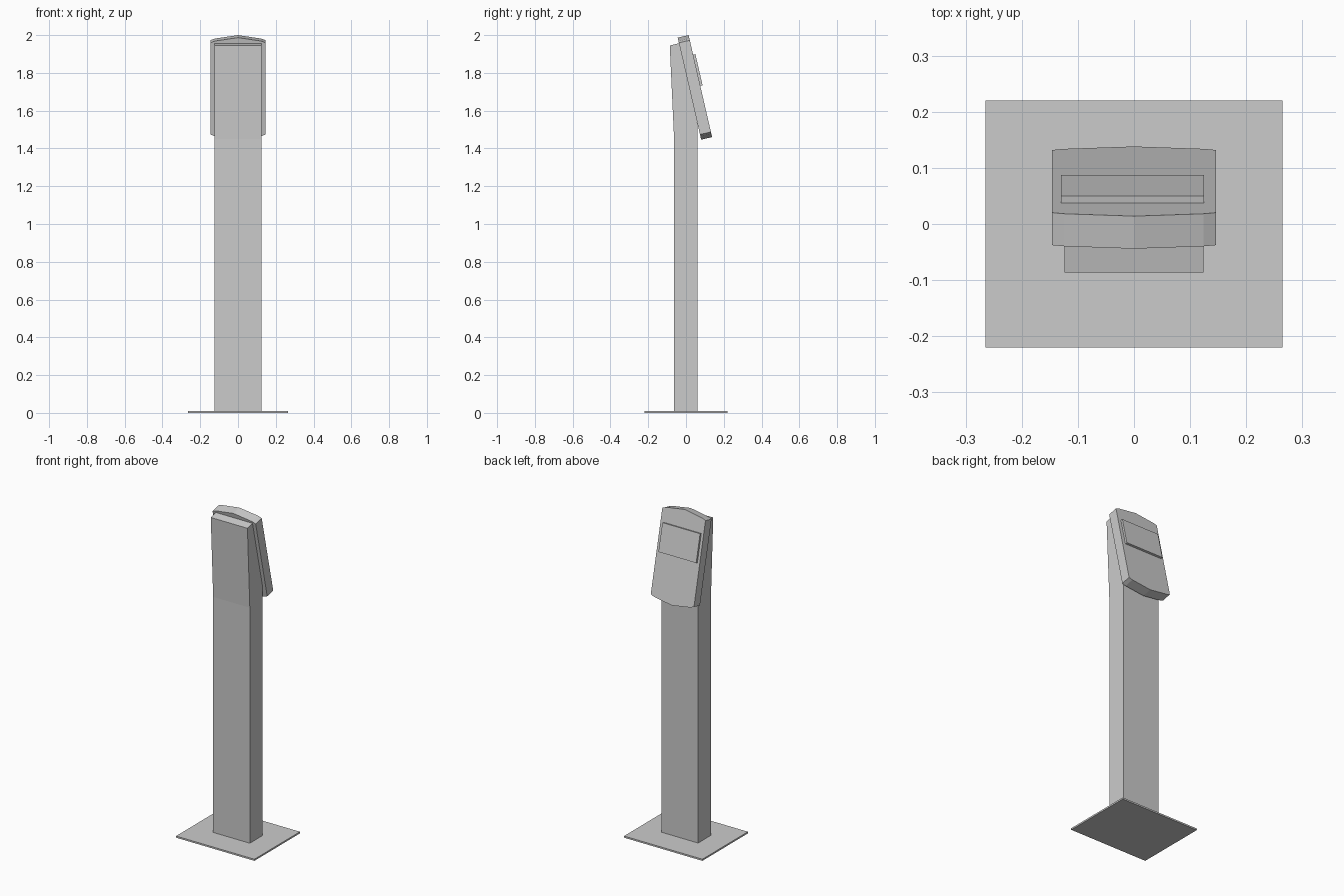
import bpy, math
from mathutils import Vector

if "Cube" in bpy.data.objects:
    bpy.data.objects.remove(bpy.data.objects["Cube"])

TILT = math.atan(0.23)
UP = Vector((0, -math.sin(TILT), math.cos(TILT)))   # along the tilted head
OUT = Vector((0, math.cos(TILT), math.sin(TILT)))   # head thickness direction
TOP = Vector((0, -0.044, 1.9866))                   # head front, top centre


def prism(name, points, offset):
    """Extrude a closed outline of 3D points along an offset vector."""
    n = len(points)
    verts = [Vector(p) for p in points]
    verts += [p + Vector(offset) for p in verts]
    faces = [list(range(n))[::-1], list(range(n, 2 * n))]
    faces += [[i, (i + 1) % n, n + (i + 1) % n, n + i] for i in range(n)]
    mesh = bpy.data.meshes.new(name)
    mesh.from_pydata(verts, [], faces)
    obj = bpy.data.objects.new(name, mesh)
    bpy.context.collection.objects.link(obj)
    bpy.context.view_layer.objects.active = obj
    obj.select_set(True)
    bpy.ops.object.mode_set(mode='EDIT')
    bpy.ops.mesh.select_all(action='SELECT')
    bpy.ops.mesh.normals_make_consistent(inside=False)
    bpy.ops.object.mode_set(mode='OBJECT')
    obj.select_set(False)
    return obj


def on_head(x, v, depth=0.0):
    """Point on the head: v runs down from the top, depth goes through it."""
    return TOP + Vector((x, 0, 0)) - UP * v + OUT * depth


# Floor plate
prism("base_plate", [(-0.265, -0.22, 0), (0.265, -0.22, 0),
                     (0.265, 0.22, 0), (-0.265, 0.22, 0)], (0, 0, 0.01))

# Column, with a flared top that meets the tilted head
side = [(-0.063, 0.01), (0.06, 0.01), (0.06, 1.534), (-0.036, 1.957),
        (-0.086, 1.945), (-0.063, 1.45)]
prism("column", [(-0.124, y, z) for y, z in side], (0.248, 0, 0))

# Tilted head with bowed top and bottom edges
LENGTH = 0.554
bow = [(-0.146, 0.028), (-0.124, 0.019), (0, 0), (0.124, 0.019), (0.146, 0.028)]
outline = [on_head(x, v) for x, v in bow]
outline += [on_head(x, LENGTH - v) for x, v in reversed(bow)]
prism("head", outline, OUT * 0.0595)

# Raised screen panel on the back of the head
panel = [on_head(x, v, 0.058) for x, v in
         [(-0.13, 0.106), (0.125, 0.106), (0.125, 0.275), (-0.13, 0.275)]]
prism("screen_panel", panel, OUT * 0.0138)
